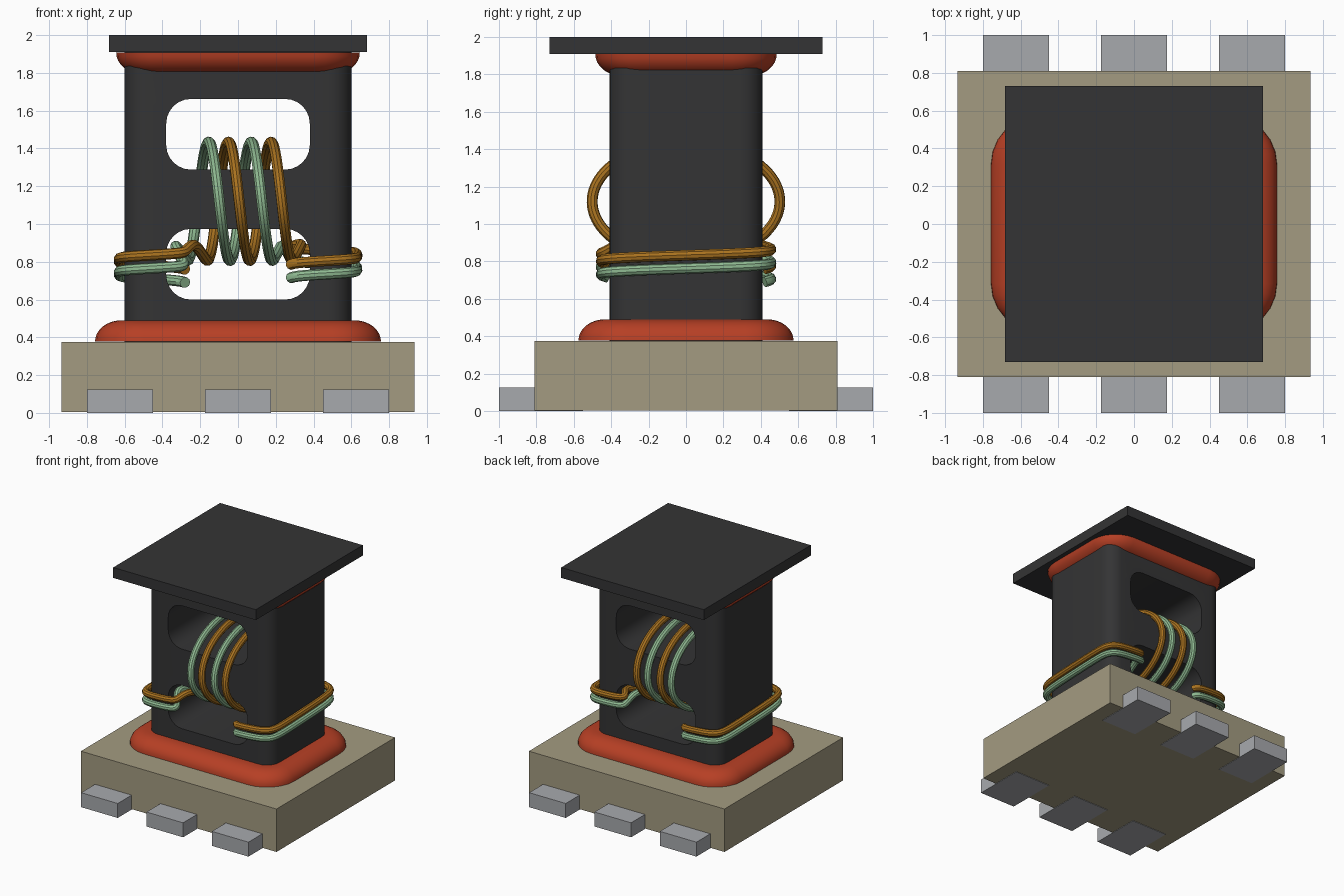
import bpy, bmesh
from math import sin, cos, pi, radians

cube = bpy.data.objects.get("Cube")
if cube:
    bpy.data.objects.remove(cube, do_unlink=True)


def material(name, rgb):
    m = bpy.data.materials.new(name)
    m.use_nodes = True
    m.diffuse_color = (*rgb, 1)
    m.node_tree.nodes["Principled BSDF"].inputs["Base Color"].default_value = (*rgb, 1)
    return m


CHARCOAL = material("charcoal", (0.034, 0.034, 0.035))
RED = material("brick red", (0.47, 0.05, 0.018))
TAN = material("tan", (0.37, 0.33, 0.22))
METAL = material("light grey", (0.39, 0.40, 0.42))
AMBER = material("amber", (0.40, 0.17, 0.014))
GREEN = material("pale green", (0.27, 0.48, 0.28))


def add_mesh(name, bm, mat, smooth=False):
    bmesh.ops.recalc_face_normals(bm, faces=bm.faces)
    me = bpy.data.meshes.new(name)
    bm.to_mesh(me)
    bm.free()
    me.materials.append(mat)
    ob = bpy.data.objects.new(name, me)
    bpy.context.collection.objects.link(ob)
    if smooth:
        shade(ob)
    return ob


def select(ob):
    bpy.ops.object.select_all(action='DESELECT')
    ob.select_set(True)
    bpy.context.view_layer.objects.active = ob


def shade(ob):
    select(ob)
    bpy.ops.object.shade_smooth_by_angle(angle=radians(35))


def box(name, x, y, z, mat):
    bm = bmesh.new()
    bmesh.ops.create_cube(bm, size=1)
    for v in bm.verts:
        v.co = [lo + (c + 0.5) * (hi - lo) for c, (lo, hi) in zip(v.co, (x, y, z))]
    return add_mesh(name, bm, mat)


def rounded_rect(hx, hy, r, steps=6):
    pts = []
    for k, (sx, sy) in enumerate(((1, 1), (-1, 1), (-1, -1), (1, -1))):
        for i in range(steps + 1):
            a = (k + i / steps) * pi / 2
            pts.append((sx * (hx - r) + r * cos(a), sy * (hy - r) + r * sin(a)))
    return pts


def loft(name, rings, mat, smooth=True):
    """Skin a closed solid over rings of 3D points."""
    bm = bmesh.new()
    loops = [[bm.verts.new(p) for p in ring] for ring in rings]
    n = len(loops[0])
    for a, b in zip(loops, loops[1:]):
        for i in range(n):
            j = (i + 1) % n
            bm.faces.new((a[i], a[j], b[j], b[i]))
    bm.faces.new(loops[0])
    bm.faces.new(loops[-1])
    return add_mesh(name, bm, mat, smooth)


def seal(name, hx, hy, r, z, rise):
    """Bulging bead, widest at z and closing towards z + rise."""
    rings = []
    for i in range(9):
        a = i / 8 * pi / 2
        inset = 0.14 * (1 - cos(a))
        rings.append([(x, y, z + rise * sin(a))
                      for x, y in rounded_rect(hx - inset, hy - inset, r - inset)])
    loft(name, rings, RED)


# base block and its six contact pads
box("base_block", (-0.935, 0.935), (-0.81, 0.81), (0.004, 0.375), TAN)
for side, s in (("front", -1), ("back", 1)):
    for place, x in (("right", -0.625), ("middle", 0), ("left", 0.625)):
        box(f"{side}_{place}_pad", (x - 0.175, x + 0.175),
            sorted((s * 0.55, s)), (0, 0.125), METAL)

# core column with two through windows
body = loft("core_column", [[(x, y, z) for x, y in rounded_rect(0.6, 0.41, 0.12)]
                            for z in (0.37, 1.93)], CHARCOAL, False)
for zc, h in ((0.787, 0.187), (1.475, 0.187)):
    cutter = loft("window_cutter", [[(x, y, zc + z) for x, z in rounded_rect(0.38, h, 0.13)]
                                    for y in (-0.6, 0.6)], CHARCOAL, False)
    cutter.hide_render = True
    select(body)
    mod = body.modifiers.new("window", 'BOOLEAN')
    mod.operation = 'DIFFERENCE'
    mod.solver = 'EXACT'
    mod.object = cutter
    bpy.ops.object.modifier_apply(modifier=mod.name)
    bpy.data.objects.remove(cutter, do_unlink=True)
shade(body)

# red seals and top plate
seal("lower_seal", 0.757, 0.575, 0.26, 0.378, 0.112)
seal("upper_seal", 0.645, 0.485, 0.24, 1.908, -0.115)
box("top_plate", (-0.682, 0.682), (-0.73, 0.73), (1.91, 2.0), CHARCOAL)


# windings: wrap one leg, coil round the middle bar, wrap the other leg
def leg_wrap(z):
    """Path round the -x leg, from its free end at the back to the front window."""
    half = [(-0.28, 0.42), (-0.295, 0.455), (-0.45, 0.455), (-0.615, 0.44), (-0.63, 0.28)]
    path = half + [(-0.63, 0)] + [(x, -y) for x, y in reversed(half)]
    last = len(path) - 1
    return [(x, y, z + 0.095 * i / last) for i, (x, y) in enumerate(path)]


def winding(name, x_top, z, mat):
    coil = []
    for deg in range(-190, 551, 20):
        a = radians(deg)
        coil.append((x_top + 0.225 * deg / 360, -0.512 * sin(a), 1.12 + 0.32 * cos(a)))
    lead_in = [(coil[0][0] - 0.07, -0.36, 0.90), (coil[0][0] - 0.04, -0.25, 0.87)]
    end_x = coil[-1][0]
    lead_out = [(end_x + 0.03, 0.25, 0.87), (end_x + 0.05, 0.36, 0.90)]
    far_leg = [(-x, -y, h + 0.025) for x, y, h in reversed(leg_wrap(z))]
    pts = leg_wrap(z) + lead_in + coil + lead_out + far_leg

    cu = bpy.data.curves.new(name, 'CURVE')
    cu.dimensions = '3D'
    cu.bevel_depth = 0.029
    cu.bevel_resolution = 3
    cu.use_fill_caps = True
    sp = cu.splines.new('NURBS')
    sp.points.add(len(pts) - 1)
    for p, co in zip(sp.points, pts):
        p.co = (*co, 1)
    sp.order_u = 4
    sp.use_endpoint_u = True
    sp.resolution_u = 5
    cu.materials.append(mat)
    ob = bpy.data.objects.new(name, cu)
    bpy.context.collection.objects.link(ob)
    select(ob)
    bpy.ops.object.convert(target='MESH')
    shade(bpy.context.object)


winding("green_winding", -0.155, 0.69, GREEN)
winding("amber_winding", -0.05, 0.76, AMBER)
